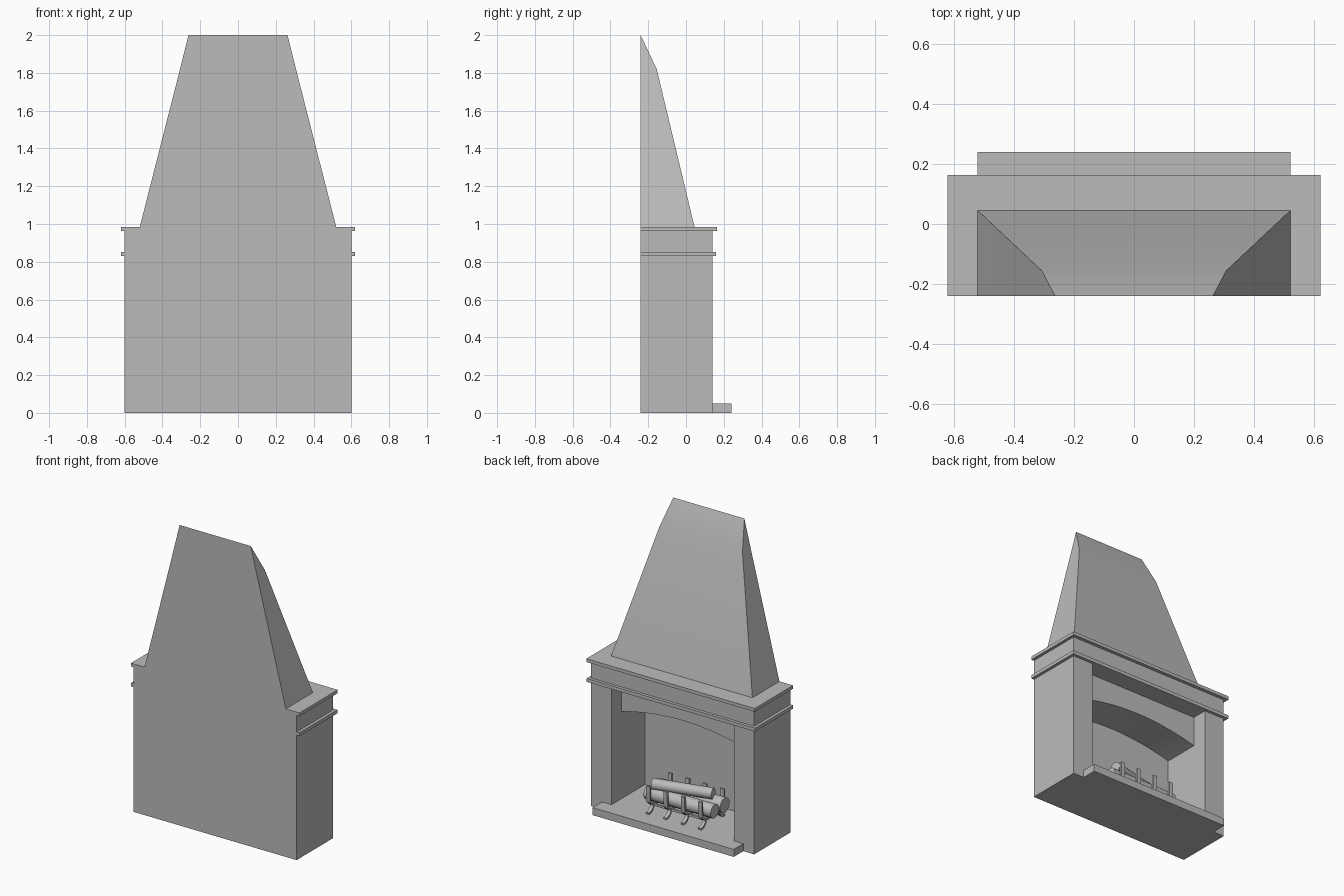
import bpy, bmesh, math
from mathutils import Vector

if "Cube" in bpy.data.objects:
    bpy.data.objects.remove(bpy.data.objects["Cube"])

grey = bpy.data.materials.new("plain grey")
grey.diffuse_color = (0.5, 0.5, 0.5, 1)
grey.use_nodes = True
grey.node_tree.nodes["Principled BSDF"].inputs["Base Color"].default_value = grey.diffuse_color


def finish(name, bm, smooth=False):
    bmesh.ops.recalc_face_normals(bm, faces=bm.faces)
    me = bpy.data.meshes.new(name)
    bm.to_mesh(me)
    bm.free()
    me.materials.append(grey)
    ob = bpy.data.objects.new(name, me)
    bpy.context.collection.objects.link(ob)
    if smooth:
        bpy.ops.object.select_all(action='DESELECT')
        ob.select_set(True)
        bpy.context.view_layer.objects.active = ob
        bpy.ops.object.shade_smooth_by_angle(angle=math.radians(30))
    return ob


def prism(name, pts, axis, a, b, smooth=False):
    """Extrude a 2D outline along an axis from a to b."""
    def place(p, t):
        return {'x': (t, p[0], p[1]), 'y': (p[0], t, p[1]), 'z': (p[0], p[1], t)}[axis]
    bm = bmesh.new()
    lo = [bm.verts.new(place(p, a)) for p in pts]
    hi = [bm.verts.new(place(p, b)) for p in pts]
    n = len(pts)
    bm.faces.new(lo)
    bm.faces.new(hi)
    for i in range(n):
        j = (i + 1) % n
        bm.faces.new((lo[i], lo[j], hi[j], hi[i]))
    return finish(name, bm, smooth)


def box(name, x0, x1, y0, y1, z0, z1):
    return prism(name, [(x0, y0), (x1, y0), (x1, y1), (x0, y1)], 'z', z0, z1)


def strip(name, path, thick, x, width):
    """Flat bar following a path in the yz plane."""
    path = [Vector(p) for p in path]
    left, right = [], []
    for i, p in enumerate(path):
        d = (path[min(i + 1, len(path) - 1)] - path[max(i - 1, 0)]).normalized()
        nrm = Vector((-d.y, d.x)) * thick / 2
        left.append(p + nrm)
        right.append(p - nrm)
    return prism(name, left + right[::-1], 'x', x - width / 2, x + width / 2, True)


def log(name, p, q, r):
    p, q = Vector(p), Vector(q)
    bm = bmesh.new()
    bmesh.ops.create_cone(bm, cap_ends=True, segments=14, radius1=r, radius2=r,
                          depth=(q - p).length)
    rot = (q - p).to_track_quat('Z', 'Y').to_matrix()
    bmesh.ops.rotate(bm, verts=bm.verts, matrix=rot)
    bmesh.ops.translate(bm, verts=bm.verts, vec=(p + q) / 2)
    return finish(name, bm, True)


BACK, FACE = -0.24, 0.14

# Surround: pillars, back wall, frieze and two mantel slabs
for s, side in ((1, "right"), (-1, "left")):
    x0, x1 = sorted((0.45 * s, 0.6 * s))
    box(side + "_pillar", x0, x1, BACK, FACE, 0, 0.83)
box("back_wall", -0.45, 0.45, BACK, -0.21, 0, 0.83)
box("frieze", -0.6, 0.6, BACK, FACE, 0.83, 0.965)
box("lower_moulding", -0.62, 0.62, BACK, 0.16, 0.83, 0.853)
box("mantel_shelf", -0.62, 0.62, BACK, 0.163, 0.963, 0.985)

# Hearth slab: narrow inside the firebox, wider in front
prism("hearth", [(-0.45, -0.21), (0.45, -0.21), (0.45, FACE), (0.52, FACE),
                 (0.52, 0.24), (-0.52, 0.24), (-0.52, FACE), (-0.45, FACE)], 'z', 0, 0.05)

# Arched lintel, set back from the face
arch = [(0.45 - 0.9 * i / 16, 0.63 + 0.06 * (1 - (1 - i / 8) ** 2)) for i in range(17)]
prism("arched_lintel", arch + [(-0.45, 0.83), (0.45, 0.83)], 'y', -0.21, 0.035, True)

# Chimney hood: three rings, flat back, tapering to an edge at the top
bm = bmesh.new()
rings = []
for hw, y, z in ((0.52, 0.045, 0.985), (0.307, -0.155, 1.82)):
    rings.append([bm.verts.new(c) for c in
                  ((-hw, BACK, z), (-hw, y, z), (hw, y, z), (hw, BACK, z))])
tip = [bm.verts.new((s * 0.262, BACK, 2)) for s in (-1, 1)]
a, b = rings
bm.faces.new(a)
for i in range(4):
    j = (i + 1) % 4
    bm.faces.new((a[i], a[j], b[j], b[i]))
bm.faces.new((b[1], b[2], tip[1], tip[0]))
bm.faces.new((b[3], b[0], tip[0], tip[1]))
bm.faces.new((b[0], b[1], tip[0]))
bm.faces.new((b[2], b[3], tip[1]))
finish("chimney_hood", bm, True)

# Fire grate: four U-shaped bars with splayed legs, tied by two cross rods
MID = 0.005
cradle = [(MID + 0.115, 0.235)]
for i in range(9):
    t = math.pi * i / 8
    c, s = math.cos(t), math.sin(t)
    cradle.append((MID + 0.115 * math.copysign(abs(c) ** 0.6, c),
                   0.165 - 0.065 * s ** 0.6 if s > 1e-6 else 0.165))
cradle.append((MID - 0.115, 0.235))
for k in range(4):
    x = -0.192 + 0.128 * k
    strip(f"grate_bar_{k + 1}", cradle, 0.013, x, 0.028)
    for s in (1, -1):
        leg = [(MID + s * (0.07 + 0.055 * (1 - math.cos(t))), 0.057 + 0.05 * (1 - math.sin(t)))
               for t in (math.pi / 2 * i / 5 for i in range(6))]
        strip(f"grate_leg_{k + 1}_{'front' if s > 0 else 'rear'}", leg, 0.013, x, 0.022)
for s, side in ((1, "front"), (-1, "rear")):
    y = MID + s * 0.07
    box("grate_rod_" + side, -0.2, 0.2, y - 0.007, y + 0.007, 0.093, 0.107)

# Three stacked logs
log("front_log", (0.24, 0.06, 0.16), (-0.25, 0.055, 0.16), 0.045)
log("rear_log", (0.24, -0.05, 0.16), (-0.25, -0.05, 0.16), 0.05)
log("top_log", (0.2, 0.06, 0.225), (-0.18, -0.03, 0.228), 0.036)
